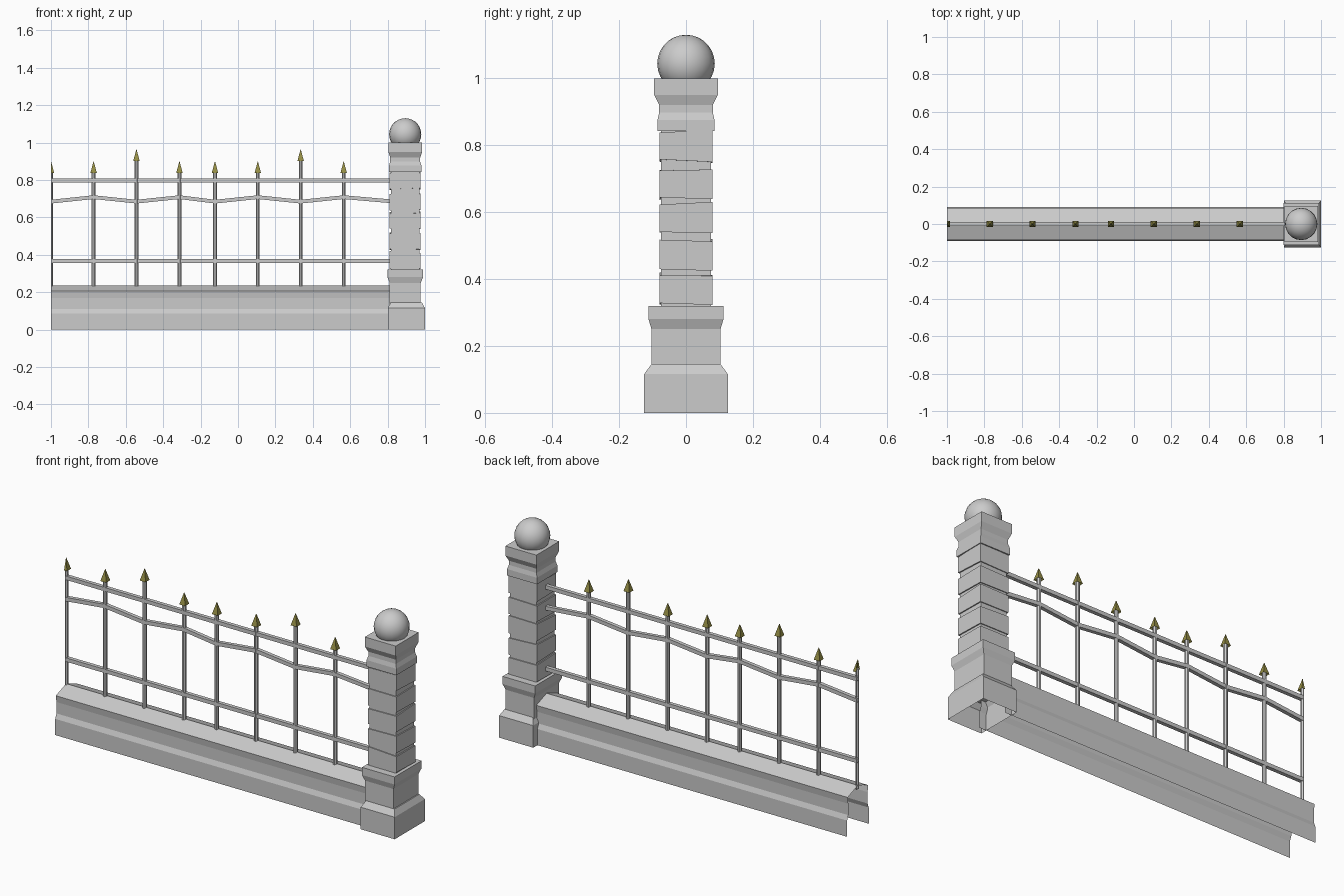
import bpy, bmesh, math, random
from mathutils import Vector

if "Cube" in bpy.data.objects:
    bpy.data.objects.remove(bpy.data.objects["Cube"])

random.seed(4)
PX = 0.894  # pillar centre in x


def finish(bm, name, mat=None):
    bmesh.ops.recalc_face_normals(bm, faces=bm.faces)
    me = bpy.data.meshes.new(name)
    bm.to_mesh(me)
    bm.free()
    ob = bpy.data.objects.new(name, me)
    bpy.context.collection.objects.link(ob)
    if mat:
        me.materials.append(mat)
    return ob


def loft(bm, rings, cap_start=True, cap_end=True):
    rows = [[bm.verts.new(p) for p in r] for r in rings]
    for a, b in zip(rows, rows[1:]):
        n = len(a)
        for i in range(n):
            bm.faces.new((a[i], a[(i + 1) % n], b[(i + 1) % n], b[i]))
    if cap_start:
        bm.faces.new(rows[0][::-1])
    if cap_end:
        bm.faces.new(rows[-1])


def rect(cx, hx, hy, z, jitter=0.0):
    return [(cx + sx * hx, sy * hy, z + random.uniform(-jitter, jitter))
            for sx, sy in ((-1, -1), (1, -1), (1, 1), (-1, 1))]


def rect_stack(name, levels, cx=PX, open_bottom=False):
    bm = bmesh.new()
    loft(bm, [rect(cx, *lv) for lv in levels], not open_bottom)
    return finish(bm, name)


# low wall: open-ended profile with a shallow ridge
half = [(0.09, 0), (0.09, 0.085), (0.08, 0.11), (0.08, 0.17), (0.085, 0.205)]
profile = [(-y, z) for y, z in half] + [(0, 0.236)] + half[::-1]
bm = bmesh.new()
ends = [[bm.verts.new((x, y, z)) for y, z in profile] for x in (-1, 0.84)]
for i in range(len(profile) - 1):
    bm.faces.new((ends[0][i], ends[1][i], ends[1][i + 1], ends[0][i + 1]))
finish(bm, "low_wall")

# pillar foot, pedestal and top mouldings
rect_stack("pillar_foot", [(0.099, 0.125, 0), (0.099, 0.125, 0.116),
                           (0.083, 0.103, 0.146)], 0.9, True)
rect_stack("pillar_pedestal", [(0.083, 0.103, 0.14), (0.083, 0.103, 0.25),
                               (0.095, 0.112, 0.28), (0.095, 0.112, 0.32)])
rect_stack("pillar_core", [(0.077, 0.074, 0.31), (0.077, 0.074, 0.85)])
rect_stack("pillar_capital", [(0.087, 0.085, 0.842), (0.087, 0.085, 0.876),
                              (0.08, 0.08, 0.898), (0.08, 0.08, 0.92),
                              (0.09, 0.095, 0.95), (0.09, 0.095, 1.0)])

# five slightly uneven stone blocks
for i, z in enumerate((0.325, 0.428, 0.535, 0.638, 0.752)):
    bm = bmesh.new()
    loft(bm, [rect(PX, 0.083, 0.079, z, 0.006),
              rect(PX, 0.083, 0.079, z + 0.09, 0.006)])
    finish(bm, f"pillar_stone_{i + 1}")

# ball finial
bpy.ops.mesh.primitive_uv_sphere_add(segments=20, ring_count=14, radius=0.086,
                                     location=(PX, 0, 1.044))
bpy.context.object.name = "pillar_ball"
bpy.ops.object.shade_smooth()

# rails, swept square sections
xs = [-1, -0.772, -0.543, -0.313, -0.123, 0.106, 0.335, 0.565]


def rail(name, points, r=0.01):
    bm = bmesh.new()
    loft(bm, [[(x, -r, z - r), (x, r, z - r), (x, r, z + r), (x, -r, z + r)]
              for x, z in points])
    finish(bm, name)


rail("top_rail", [(-1, 0.797), (0.84, 0.797)])
rail("bottom_rail", [(-1, 0.367), (0.84, 0.367)])
rail("wavy_rail", [(x, 0.708 if i % 2 else 0.684)
                   for i, x in enumerate(xs + [0.84])])

# pickets with spear tips; the end picket is cut in half
gold = bpy.data.materials.new("dull_gold")
gold.diffuse_color = (0.3, 0.27, 0.06, 1)
gold.use_nodes = True
gold.node_tree.nodes["Principled BSDF"].inputs["Base Color"].default_value = gold.diffuse_color


def cut_end(bm):
    bmesh.ops.bisect_plane(bm, geom=bm.verts[:] + bm.edges[:] + bm.faces[:],
                           plane_co=Vector((-1, 0, 0)), plane_no=Vector((1, 0, 0)),
                           clear_inner=True)


for i, x in enumerate(xs):
    top = 0.962 if i in (2, 6) else 0.898
    bm = bmesh.new()
    loft(bm, [[(x + 0.011 * math.cos(a), 0.011 * math.sin(a), z)
               for a in (math.tau * (k + 0.5) / 8 for k in range(8))]
              for z in (0.215, top - 0.05)])
    cut_end(bm)
    finish(bm, f"picket_{i + 1}")
    bm = bmesh.new()
    loft(bm, [rect(x, r, r, top - d) for r, d in
              ((0.007, 0.045), (0.017, 0.06), (0.009, 0.03), (0.001, 0))])
    cut_end(bm)
    finish(bm, f"spear_tip_{i + 1}", gold)
